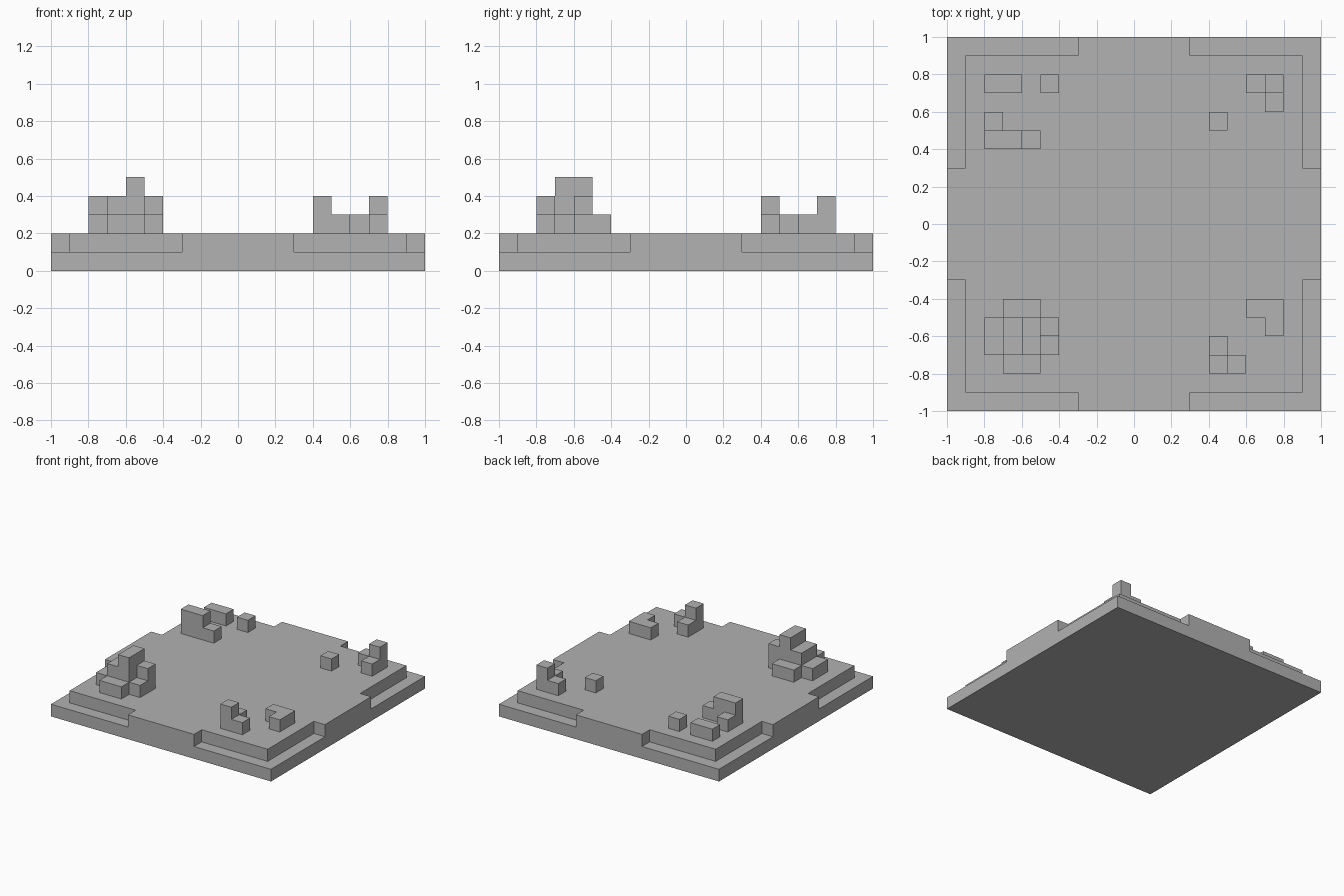
import bpy
import bmesh
from mathutils import Vector

CELL = 0.1
FLOOR = 0.2

default = bpy.data.objects.get("Cube")
if default:
    bpy.data.objects.remove(default, do_unlink=True)

stone = bpy.data.materials.new("light_grey_stone")
stone.use_nodes = True
GREY = (0.445, 0.445, 0.445, 1)
stone.diffuse_color = GREY
stone.node_tree.nodes["Principled BSDF"].inputs["Base Color"].default_value = GREY


def add_object(name, bm):
    bmesh.ops.recalc_face_normals(bm, faces=bm.faces)
    mesh = bpy.data.meshes.new(name)
    bm.to_mesh(mesh)
    bm.free()
    mesh.materials.append(stone)
    obj = bpy.data.objects.new(name, mesh)
    bpy.context.collection.objects.link(obj)


def slab(name, outline, bottom, top):
    """Extrude a flat outline between two heights."""
    bm = bmesh.new()
    face = bm.faces.new([bm.verts.new((x, y, bottom)) for x, y in outline])
    grown = bmesh.ops.extrude_face_region(bm, geom=[face], use_keep_orig=True)
    verts = [g for g in grown["geom"] if isinstance(g, bmesh.types.BMVert)]
    bmesh.ops.translate(bm, verts=verts, vec=(0, 0, top - bottom))
    add_object(name, bm)


def block_cluster(name, left, back, rows):
    """Stack blocks from a height map, rows listed from back to front."""
    filled = {(i, -j - 1, k)
              for j, row in enumerate(rows)
              for i, height in enumerate(row)
              for k in range(int(height))}
    bm = bmesh.new()
    for cell in filled:
        for axis in range(3):
            for side in (0, 1):
                beside = list(cell)
                beside[axis] += 2 * side - 1
                if tuple(beside) in filled:
                    continue
                # only the outer skin of the stack gets faces
                corners = []
                for u, v in ((0, 0), (1, 0), (1, 1), (0, 1)):
                    p = Vector(cell)
                    p[axis] += side
                    p[(axis + 1) % 3] += u
                    p[(axis + 2) % 3] += v
                    corners.append(bm.verts.new(p * CELL + Vector((left, back, FLOOR))))
                bm.faces.new(corners)
    bmesh.ops.remove_doubles(bm, verts=bm.verts, dist=0.001)
    bmesh.ops.dissolve_limit(bm, angle_limit=0.01, verts=bm.verts, edges=bm.edges)
    add_object(name, bm)


# Square base
slab("base_slab", [(-1, -1), (1, -1), (1, 1), (-1, 1)], 0, CELL)

# Upper floor, stepped in at the corners; one quarter turned four times
quarter = [(1, -0.3), (1, 0.3), (0.9, 0.3), (0.9, 0.9), (0.3, 0.9), (0.3, 1)]
outline = []
for turn in range(4):
    for x, y in quarter[1:]:
        for _ in range(turn):
            x, y = -y, x
        outline.append((x, y))
slab("upper_floor", outline, CELL, FLOOR)

# Ruined block stacks near each corner
block_cluster("front_right_ruin", -0.8, -0.4, ["0110", "1232", "1231", "0110"])
block_cluster("front_left_wall", 0.4, -0.6, ["10", "21"])
block_cluster("front_left_corner", 0.6, -0.4, ["11", "01"])
block_cluster("back_left_corner", 0.6, 0.8, ["12", "01"])
block_cluster("back_left_block", 0.4, 0.6, ["1"])
block_cluster("back_right_wall", -0.8, 0.6, ["100", "221"])
block_cluster("back_right_low_wall", -0.8, 0.8, ["11"])
block_cluster("back_right_block", -0.5, 0.8, ["1"])
